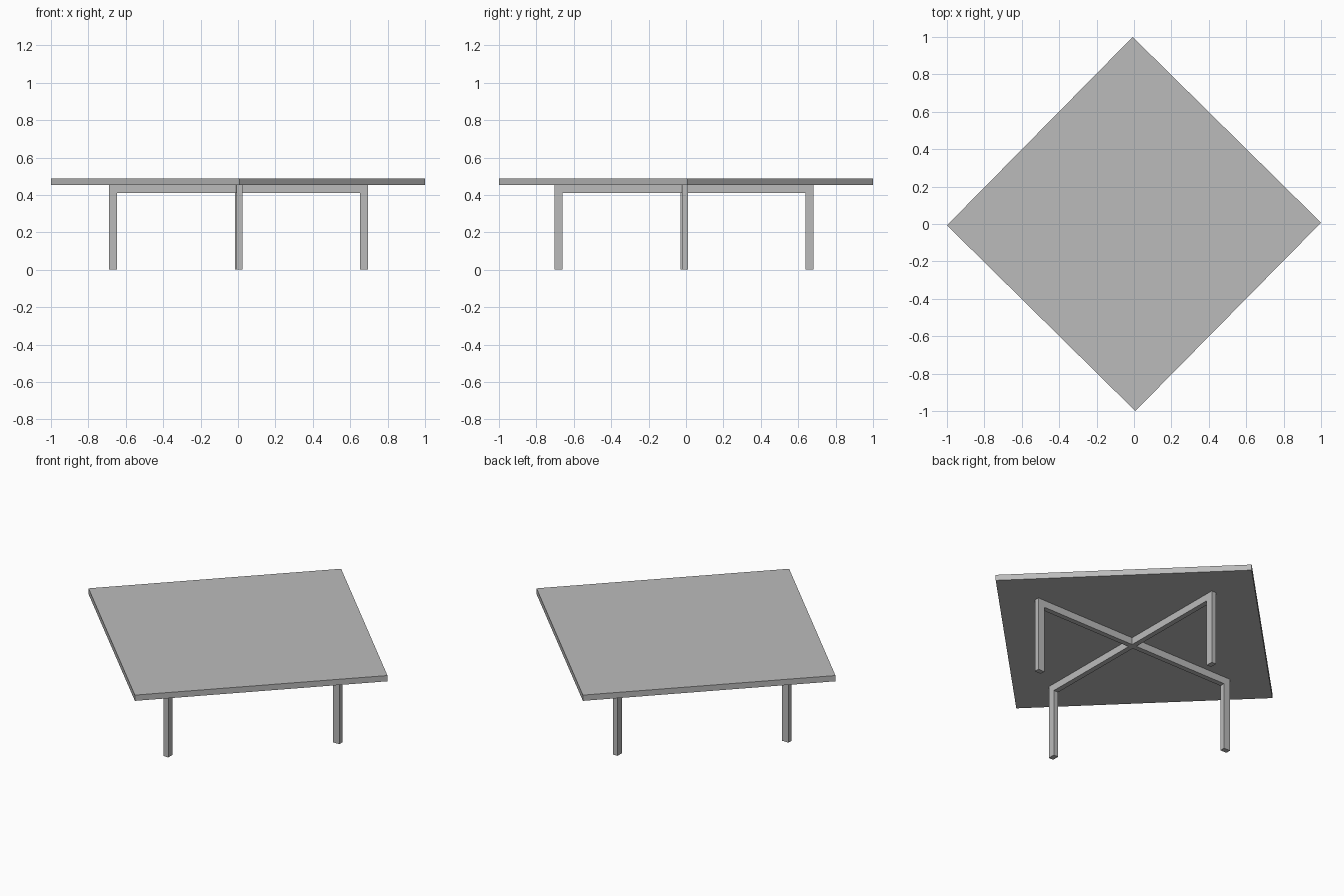
import bpy
from math import radians, sqrt
from mathutils import Matrix, Vector

cube = bpy.data.objects.get("Cube")
if cube:
    bpy.data.objects.remove(cube, do_unlink=True)

grey = bpy.data.materials.new("plain grey")
grey.use_nodes = True
grey.diffuse_color = (0.5, 0.5, 0.5, 1)
grey.node_tree.nodes["Principled BSDF"].inputs["Base Color"].default_value = grey.diffuse_color

TWIST = radians(0.4)
CENTRE = Vector((0.003, -0.01, 0))
SPAN, LEG_LONG, LEG_WIDE = 1.385, 0.043, 0.031
RAIL_LOW, TOP_LOW, TOP_HIGH = 0.41, 0.453, 0.488


def box(name, size, location, angle):
    bpy.ops.mesh.primitive_cube_add(size=1, location=location, rotation=(0, 0, angle))
    part = bpy.context.object
    part.name = name
    part.scale = size
    bpy.ops.object.transform_apply(location=False, rotation=False, scale=True)
    part.data.materials.append(grey)
    return part


# Square top, turned corner-on
side = sqrt(2)
box("table_top", (side, side, TOP_HIGH - TOP_LOW),
    (0, 0, (TOP_LOW + TOP_HIGH) / 2), radians(45) + TWIST)

# Crossed rails under the top
for i, name in enumerate(("side_to_side_rail", "front_to_back_rail")):
    box(name, (SPAN, LEG_WIDE, TOP_LOW - RAIL_LOW),
        CENTRE + Vector((0, 0, (RAIL_LOW + TOP_LOW) / 2)), radians(90 * i) + TWIST)

# A leg under each rail end
for i, name in enumerate(("left_leg", "back_leg", "right_leg", "front_leg")):
    angle = radians(90 * i) + TWIST
    reach = Matrix.Rotation(angle, 3, "Z") @ Vector(((SPAN - LEG_LONG) / 2, 0, RAIL_LOW / 2))
    box(name, (LEG_LONG, LEG_WIDE, RAIL_LOW), CENTRE + reach, angle)
